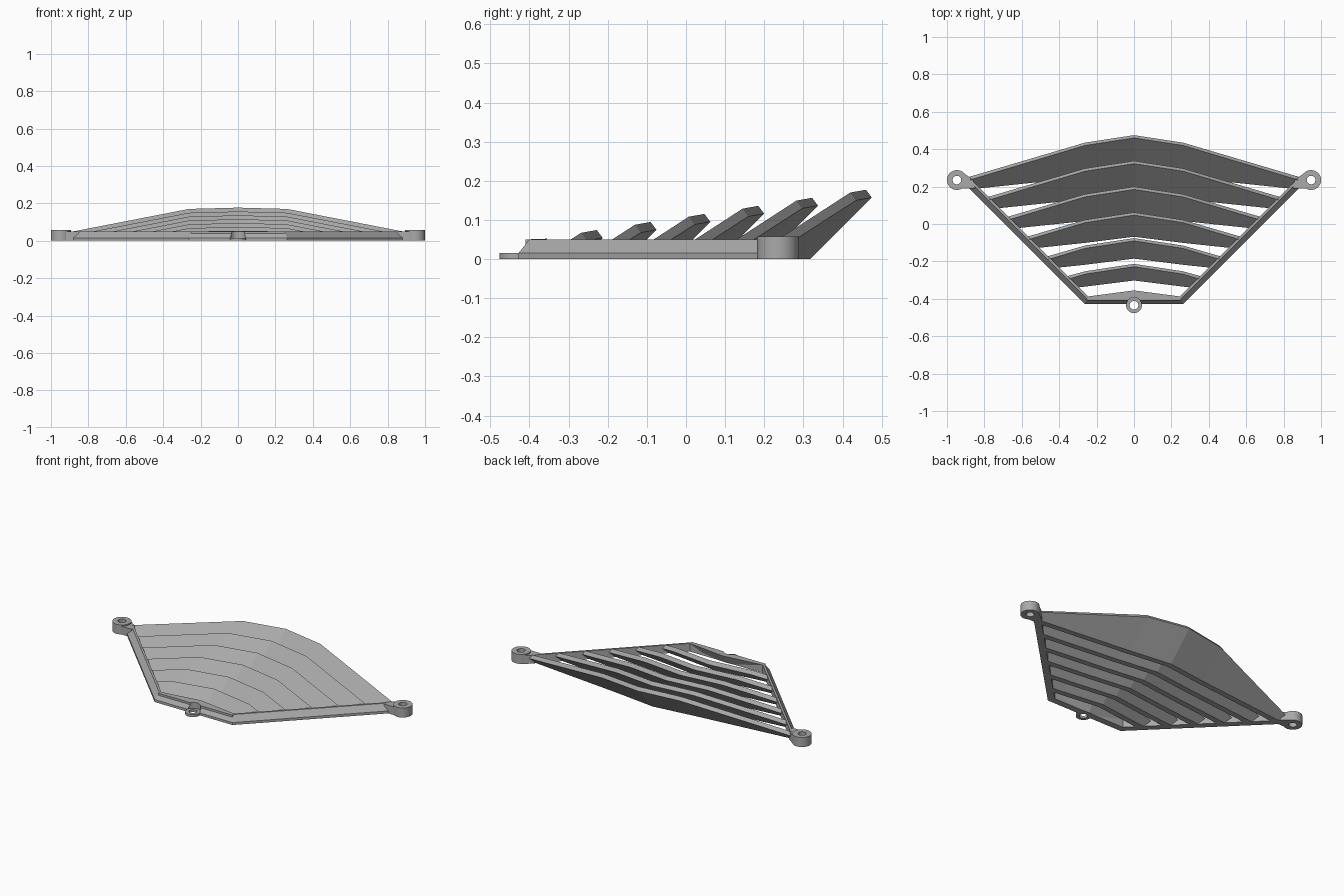
import bpy, bmesh, math

cube = bpy.data.objects.get("Cube")
if cube:
    bpy.data.objects.remove(cube, do_unlink=True)

grey = bpy.data.materials.new("plain_grey")
grey.use_nodes = True
COLOR = (0.40, 0.40, 0.40, 1)
grey.diffuse_color = COLOR
grey.node_tree.nodes["Principled BSDF"].inputs["Base Color"].default_value = COLOR


def loft(name, rings, closed=False):
    """Skin equal-length rings in order; cap the ends unless the loop closes."""
    bm = bmesh.new()
    rows = [[bm.verts.new(p) for p in ring] for ring in rings]
    n = len(rows[0])
    pairs = list(zip(rows, rows[1:]))
    if closed:
        pairs.append((rows[-1], rows[0]))
    for a, b in pairs:
        for i in range(n):
            j = (i + 1) % n
            bm.faces.new((a[i], a[j], b[j], b[i]))
    if not closed:
        bm.faces.new(rows[0])
        bm.faces.new(rows[-1])
    bmesh.ops.recalc_face_normals(bm, faces=bm.faces)
    mesh = bpy.data.meshes.new(name)
    bm.to_mesh(mesh)
    bm.free()
    mesh.materials.append(grey)
    obj = bpy.data.objects.new(name, mesh)
    bpy.context.collection.objects.link(obj)
    return obj


def circle(x, y, z, r, n=48):
    return [(x + r * math.cos(2 * math.pi * i / n),
             y + r * math.sin(2 * math.pi * i / n), z) for i in range(n)]


def eyelet(name, x, y, outer, inner, height):
    obj = loft(name, [circle(x, y, 0, outer), circle(x, y, height, outer),
                      circle(x, y, height, inner), circle(x, y, 0, inner)], True)
    bpy.ops.object.select_all(action='DESELECT')
    obj.select_set(True)
    bpy.context.view_layer.objects.active = obj
    bpy.ops.object.shade_smooth_by_angle()


def mirrored(half):
    """Section list from the centre outwards, repeated on the other side."""
    flip = [[(-x, y, z) for x, y, z in ring] for ring in half[:0:-1]]
    return flip + half


def cut(obj, cutter):
    mod = obj.modifiers.new("pocket", 'BOOLEAN')
    mod.object = cutter
    mod.solver = 'EXACT'
    bpy.context.view_layer.update()
    graph = bpy.context.evaluated_depsgraph_get()
    mesh = bpy.data.meshes.new_from_object(obj.evaluated_get(graph))
    obj.modifiers.clear()
    obj.data = mesh


# Chamfered rail along the front and both diagonal sides
FRONT = -0.428
RAIL = [(0, 0), (0, 0.015), (0.028, 0.05), (0.04, 0.05), (0.04, 0)]
corner = [(0.262 - 0.414 * d, FRONT + d, z) for d, z in RAIL]
tip = [(0.92 - 1.414 * d, 0.23, z) for d, z in RAIL]
middle = [(0, FRONT + d, z) for d, z in RAIL]
rail = loft("frame_rail", mirrored([middle, corner, tip]))

# Front sill with a peaked, leaning back edge
sill = loft("front_sill", mirrored([
    [(0, -0.41, 0), (0, -0.41, 0.05), (0, -0.355, 0.052), (0, -0.384, 0)],
    [(0.25, -0.41, 0), (0.25, -0.41, 0.05), (0.25, -0.388, 0.05), (0.25, -0.405, 0)]]))

# Round screw pocket through the front, filled by a thin eyelet
cutter = loft("pocket_cutter", [circle(0, -0.434, -0.1, 0.0415),
                                circle(0, -0.434, 0.1, 0.0415)])
cutter.hide_render = True
for part in (rail, sill):
    cut(part, cutter)
bpy.data.objects.remove(cutter, do_unlink=True)
eyelet("front_eyelet", 0, -0.434, 0.0425, 0.023, 0.015)


# Louvers lean back at 45 degrees, each taller than the one in front
THICK, LIP = 0.035, 0.02


def louver_section(y, top):
    edges = [(y, 0), (y, top), (y + THICK, top - LIP), (y + THICK, 0)]
    return edges


def louver(name, y, height):
    centre = [(0, b + z, z) for b, z in louver_section(y, height)]
    knee = [(0.262, b - 0.033 + z, z) for b, z in louver_section(y, height - 0.007)]
    end = []
    for b, z in louver_section(y, 0.05):
        x = (b + z + 0.639) / 1.105
        end.append((x, b - 0.033 - 0.105 * (x - 0.26) + z, z))
    loft(name, mirrored([centre, knee, end]))


for i in range(6):
    louver(f"louver_{i + 1}", 0.283 - 0.117 * (5 - i), 0.177 - 0.0206 * (5 - i))

# Mounting bosses at the rear corners, with necks joining the frame
NECK = [(0.85, 0.19), (0.86, 0.235), (0.92, 0.28), (0.92, 0.19)]
for side, label in ((1, "left"), (-1, "right")):
    eyelet(f"{label}_mounting_boss", side * 0.947, 0.235, 0.053, 0.023, 0.058)
    loft(f"{label}_boss_neck", [[(side * x, y, z) for x, y in NECK] for z in (0, 0.05)])
